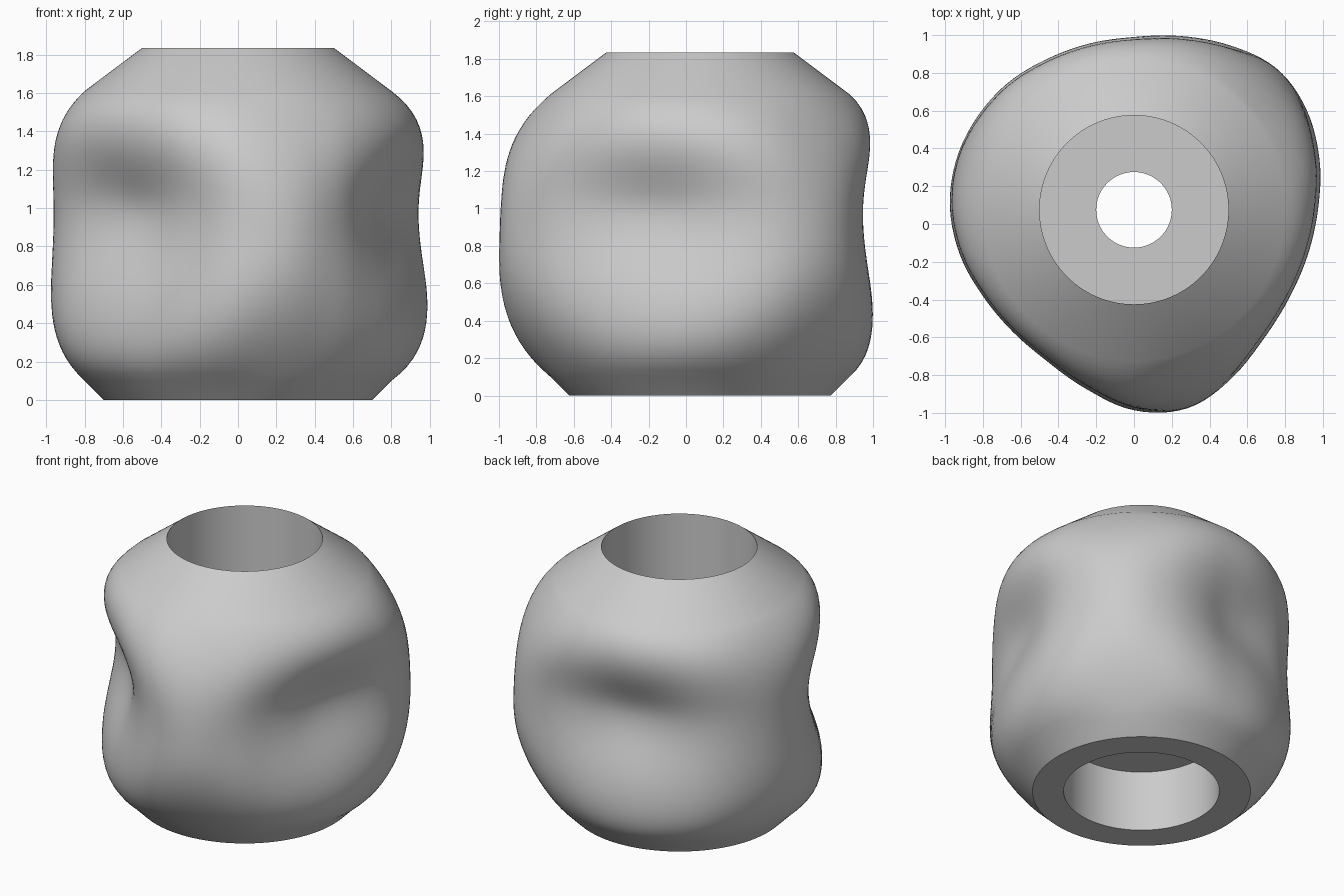
import bpy
import math

cube = bpy.data.objects.get("Cube")
if cube:
    bpy.data.objects.remove(cube)

SEGMENTS = 144
AXIS_Y = 0.075
HEIGHT = 1.835
LOW, HIGH = 0.1, 1.61       # where the end chamfers meet the grip
NECK = 0.8                  # radius at both chamfer edges
DENTS = ((-15, 0.15), (103, 0.16), (225, 0.18))     # finger hollows: degrees, depth
DENT_Z = 0.97

# Three-lobed outline: widest radius every 15 degrees
OUTLINE = [0.995, 1.04, 1.075, 1.075, 1.025, 0.97, 0.93, 0.925, 0.935, 0.96, 0.975, 0.985,
           0.985, 0.965, 0.935, 0.925, 0.94, 1.0, 1.08, 1.1, 1.05, 0.99, 0.965, 0.97]


def outline_radius(deg):
    """Smooth closed curve through the outline radii."""
    n = len(OUTLINE)
    pos = deg % 360 * n / 360
    i = int(pos)
    t = pos - i
    a, b, c, d = (OUTLINE[(i + k) % n] for k in (-1, 0, 1, 2))
    return b + t / 2 * (c - a + t * (2 * a - 5 * b + 4 * c - d + t * (3 * (b - c) + d - a)))


def grip_radius(deg, z):
    """Round lobes with flatter flanks, less a soft hollow at each finger position."""
    t = abs(2 * z - LOW - HIGH) / (HIGH - LOW)
    power = 4.8 - 2 * math.cos(math.radians(3 * (deg - 45))) + math.cos(math.radians(deg - 165))
    rise = 1 - t ** power
    r = NECK + (outline_radius(deg) - NECK) * rise
    spread = 0.2 if z > DENT_Z else 0.25
    for centre, depth in DENTS:
        off = (deg - centre + 180) % 360 - 180
        r -= depth * rise * math.exp(-(off / 24) ** 2 / 2 - ((z - DENT_Z) / spread) ** 2 / 2)
    return r


def ring(radius, z):
    points = []
    for k in range(SEGMENTS):
        deg = 360 * k / SEGMENTS
        r = radius(deg, z) if callable(radius) else radius
        a = math.radians(deg)
        points.append((r * math.cos(a), r * math.sin(a) + AXIS_Y, z))
    return points


# Closed section: outer grip, top socket, through hole, bottom socket
rows = 40
levels = [LOW + (HIGH - LOW) * i / rows for i in range(1, rows)]
section = [(0.7, 0), (NECK, LOW)]
section += [(grip_radius, z) for z in levels]
section += [(NECK, HIGH), (0.5, HEIGHT), (0.5, HEIGHT - 0.5),
            (0.2, HEIGHT - 0.5), (0.2, 0.43), (0.5, 0.43), (0.5, 0)]

verts = [p for radius, z in section for p in ring(radius, z)]
faces = []
for j in range(len(section)):
    low, high = j * SEGMENTS, (j + 1) % len(section) * SEGMENTS
    for k in range(SEGMENTS):
        n = (k + 1) % SEGMENTS
        faces.append((low + k, low + n, high + n, high + k))

mesh = bpy.data.meshes.new("grip_body")
mesh.from_pydata(verts, [], faces)
mesh.update()
body = bpy.data.objects.new("grip_body", mesh)
bpy.context.collection.objects.link(body)

# Plain grey
GREY = (0.6, 0.6, 0.6, 1)
mat = bpy.data.materials.new("plain_grey")
mat.use_nodes = True
mat.diffuse_color = GREY
mat.node_tree.nodes["Principled BSDF"].inputs["Base Color"].default_value = GREY
mesh.materials.append(mat)

bpy.ops.object.select_all(action='DESELECT')
body.select_set(True)
bpy.context.view_layer.objects.active = body
bpy.ops.object.shade_smooth_by_angle(angle=math.radians(30))
